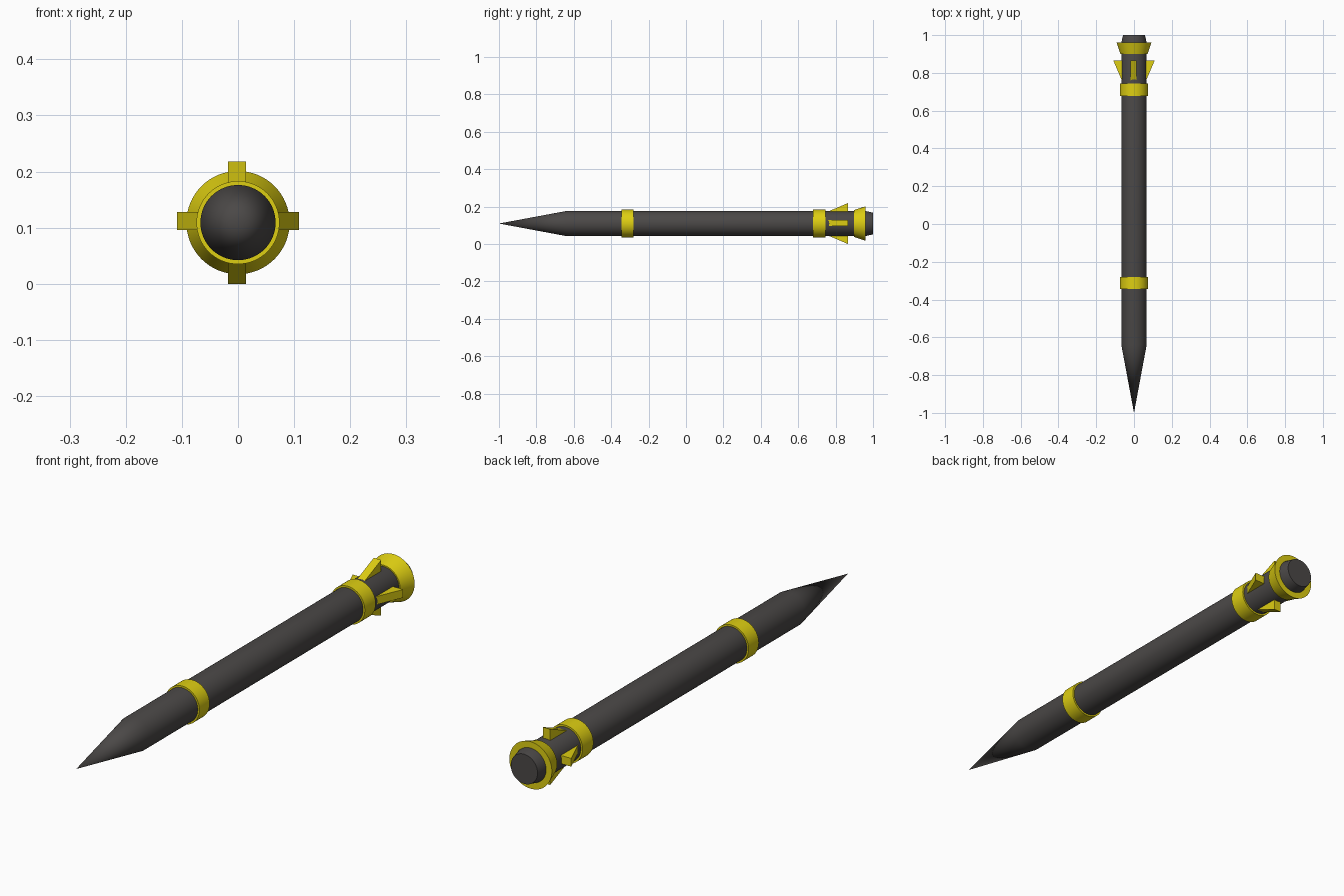
import bpy, bmesh, math
from mathutils import Matrix, Vector

if "Cube" in bpy.data.objects:
    bpy.data.objects.remove(bpy.data.objects["Cube"])

CZ = 0.109      # height of the long axis
R = 0.067       # shaft radius
SEG = 64


def material(name, color):
    m = bpy.data.materials.new(name)
    m.diffuse_color = (*color, 1)
    m.use_nodes = True
    m.node_tree.nodes["Principled BSDF"].inputs["Base Color"].default_value = m.diffuse_color
    return m


grey = material("dark grey", (0.070, 0.065, 0.063))
yellow = material("yellow", (0.73, 0.62, 0.006))


def finish(name, bm, mat, smooth=True):
    bmesh.ops.remove_doubles(bm, verts=bm.verts, dist=1e-5)
    bmesh.ops.recalc_face_normals(bm, faces=bm.faces)
    me = bpy.data.meshes.new(name)
    bm.to_mesh(me)
    bm.free()
    me.materials.append(mat)
    ob = bpy.data.objects.new(name, me)
    bpy.context.collection.objects.link(ob)
    if smooth:
        bpy.ops.object.select_all(action='DESELECT')
        ob.select_set(True)
        bpy.context.view_layer.objects.active = ob
        bpy.ops.object.shade_smooth_by_angle(angle=math.radians(30))
    return ob


def lathe(name, profile, mat, closed=False):
    """Spin (y, radius) points around the long axis."""
    bm = bmesh.new()
    vs = [bm.verts.new((r, y, CZ)) for y, r in profile]
    es = [bm.edges.new(p) for p in zip(vs, vs[1:])]
    if closed:
        es.append(bm.edges.new((vs[-1], vs[0])))
    bmesh.ops.spin(bm, geom=vs + es, cent=(0, 0, CZ), axis=(0, 1, 0),
                   angle=math.tau, steps=SEG, use_duplicate=False)
    return finish(name, bm, mat)


def ring(name, y0, y1, r0, r1):
    inner = R - 0.002
    return lathe(name, [(y0, inner), (y0, r0), (y1, r1), (y1, inner)], yellow, True)


# Pointed shaft with a tapered tail cap
lathe("shaft", [(-1, 0), (-0.64, R), (0.96, R), (1, 0.058), (1, 0)], grey)

# Bands and flared tail collar
ring("front_band", -0.344, -0.281, 0.074, 0.074)
ring("rear_band", 0.678, 0.745, 0.074, 0.074)
ring("tail_collar", 0.899, 0.96, 0.072, 0.092)

# Four wedge fins around the tail
for i, name in enumerate(("right_fin", "top_fin", "left_fin", "bottom_fin")):
    bm = bmesh.new()
    off = (0.003, 0.002, -0.003, -0.002)[i]
    prof = [(0.745, 0.055), (0.745, 0.058), (0.865, 0.109), (0.865, 0.055)]
    face = bm.faces.new([bm.verts.new((r, y, off - 0.016)) for y, r in prof])
    ext = bmesh.ops.extrude_face_region(bm, geom=[face])
    bmesh.ops.translate(bm, vec=Vector((0, 0, 0.032)),
                        verts=[v for v in ext["geom"] if isinstance(v, bmesh.types.BMVert)])
    # close the starting side if the extrusion removed it
    bmesh.ops.holes_fill(bm, edges=[e for e in bm.edges if e.is_boundary])
    bm.transform(Matrix.Translation((0, 0, CZ)) @ Matrix.Rotation(-i * math.pi / 2, 4, 'Y'))
    finish(name, bm, yellow, smooth=False)
